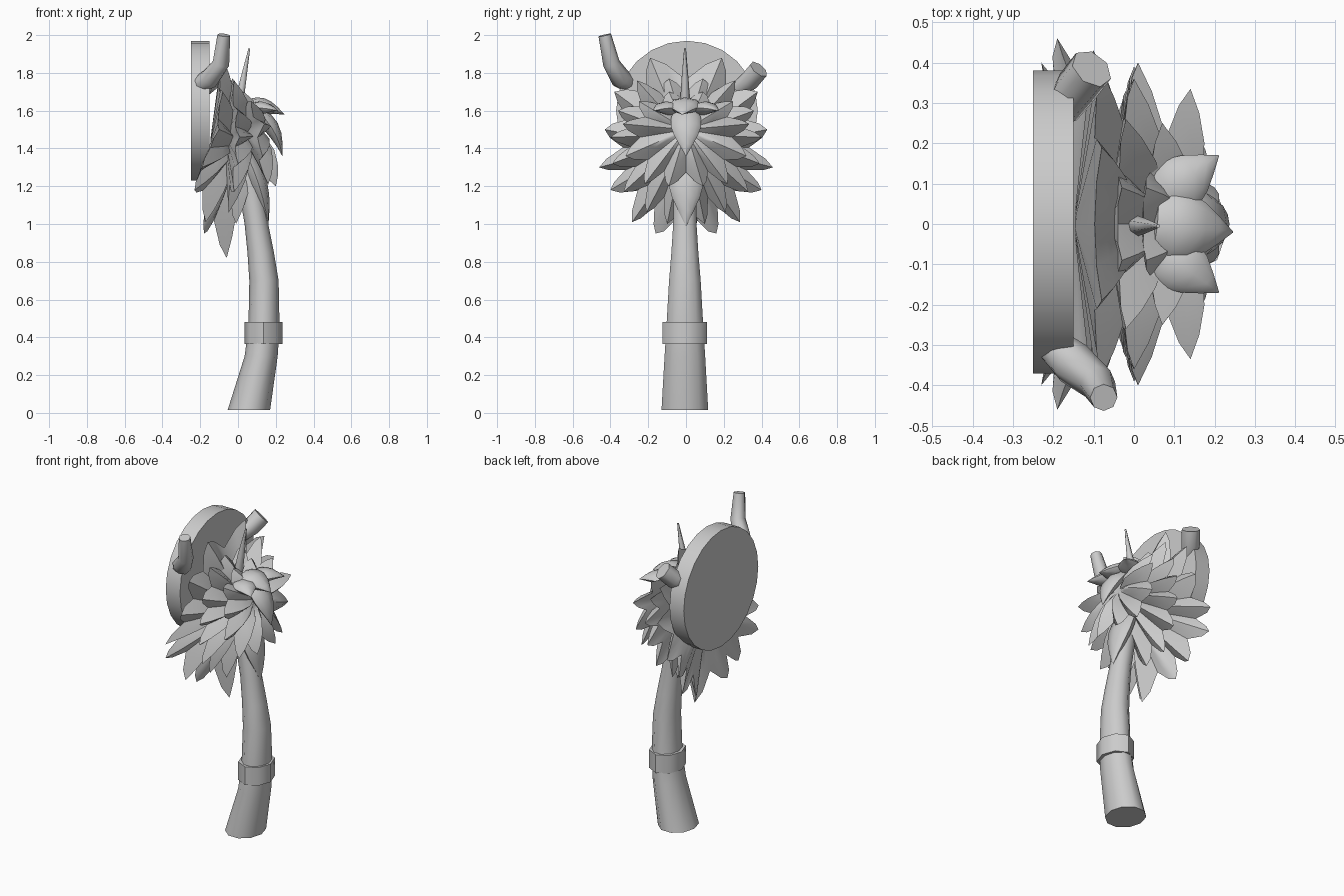
import bpy
import bmesh
import math
from mathutils import Vector

cube = bpy.data.objects.get("Cube")
if cube:
    bpy.data.objects.remove(cube, do_unlink=True)

grey = bpy.data.materials.new("plain grey")
grey.use_nodes = True
grey.diffuse_color = (0.6, 0.6, 0.6, 1)
grey.node_tree.nodes["Principled BSDF"].inputs["Base Color"].default_value = (0.6, 0.6, 0.6, 1)

FORWARD = Vector((1, 0, 0.35))
UP = Vector((0, 0, 1))


def finish(name, bm, angle=45):
    """Turn a bmesh into a smooth shaded, grey object."""
    bmesh.ops.recalc_face_normals(bm, faces=bm.faces[:])
    mesh = bpy.data.meshes.new(name)
    bm.to_mesh(mesh)
    bm.free()
    mesh.materials.append(grey)
    obj = bpy.data.objects.new(name, mesh)
    bpy.context.collection.objects.link(obj)
    bpy.ops.object.select_all(action="DESELECT")
    obj.select_set(True)
    bpy.context.view_layer.objects.active = obj
    bpy.ops.object.shade_smooth_by_angle(angle=math.radians(angle))
    return obj


def loft(bm, rings):
    """Skin a list of closed point rings and cap both ends."""
    loops = [[bm.verts.new(p) for p in ring] for ring in rings]
    count = len(loops[0])
    for low, high in zip(loops, loops[1:]):
        for i in range(count):
            j = (i + 1) % count
            bm.faces.new((low[i], low[j], high[j], high[i]))
    bm.faces.new(loops[0][::-1])
    bm.faces.new(loops[-1])


def ellipse(centre, u, v, sides):
    turns = [math.tau * i / sides for i in range(sides)]
    return [centre + u * math.cos(a) + v * math.sin(a) for a in turns]


def tube(name, points, radii, sides):
    """Round tapered limb along a list of points."""
    points = [Vector(p) for p in points]
    rings = []
    for i, p in enumerate(points):
        along = points[min(i + 1, len(points) - 1)] - points[max(i - 1, 0)]
        u = along.cross(Vector((1, 0, 0))).normalized()
        v = along.cross(u).normalized()
        rings.append(ellipse(p, u * radii[i], v * radii[i], sides))
    bm = bmesh.new()
    loft(bm, rings)
    return finish(name, bm, 60)


def tuft(bm, base, tip, width, bulge, facing):
    """Flattened, curved, pointed lock of hair."""
    base, tip = Vector(base), Vector(tip)
    along = (tip - base).normalized()
    face = (facing - along * facing.dot(along)).normalized()
    side = along.cross(face)
    bend = (base + tip) / 2 + face * bulge
    rings = []
    for t, size in ((0, 0.8), (0.2, 1), (0.4, 1), (0.6, 0.78), (0.8, 0.42), (1, 0.02)):
        p = base * (1 - t) ** 2 + bend * 2 * t * (1 - t) + tip * t * t
        rings.append(ellipse(p, side * width * size, face * width * size * 0.5, 8))
    loft(bm, rings)


def frill(name, front, depth, valley, bulge, half):
    """Collar of joined, ridged hair points, mirrored to both sides."""
    front = Vector(front)
    back = front - Vector((depth, 0, 0))
    tips = [Vector(p) for p in half]
    tips += [Vector((p.x, -p.y, p.z)) for p in reversed(tips) if p.y]
    edge, lift = [], []
    for i, tip in enumerate(tips):
        after = tips[(i + 1) % len(tips)]
        dip = back.lerp((tip + after) / 2, valley)
        edge += [tip, tip.lerp(dip, 0.5) + (tip - front) * 0.05, dip,
                 after.lerp(dip, 0.5) + (after - front) * 0.05]
        lift += [1, 0.65, 0, 0.65]
    rings = [[front.lerp(p, 0.1) for p in edge]]
    for t in (0.35, 0.6, 0.82):
        arch = bulge * 4 * t * (1 - t)
        rings.append([front.lerp(p, t) + Vector((arch * (0.4 + 0.6 * k), 0, 0))
                      for p, k in zip(edge, lift)])
    rings.append(edge)
    rings += [[back.lerp(p, t) for p in edge] for t in (0.7, 0.1)]
    bm = bmesh.new()
    loft(bm, rings)
    return finish(name, bm, 50)


# Wall disc behind the head
bm = bmesh.new()
rings = [ellipse(Vector((x, 0.005, 1.6)), Vector((0, 0.375, 0)), Vector((0, 0, 0.37)), 24)
         for x in (-0.25, -0.15)]
loft(bm, rings)
finish("wall_disc", bm)

# Hanging trunk: height, rear x, front x, half width
bm = bmesh.new()
profile = [(0.015, -0.055, 0.17, 0.13), (0.3, 0.035, 0.21, 0.113), (0.45, 0.055, 0.22, 0.103),
           (0.7, 0.06, 0.215, 0.088), (0.85, 0.05, 0.19, 0.075), (1.0, 0.035, 0.16, 0.065),
           (1.2, 0.0, 0.13, 0.062), (1.4, -0.05, 0.07, 0.06)]
rings = [ellipse(Vector(((a + b) / 2, -0.006, z)), Vector(((b - a) / 2, 0, 0)),
                 Vector((0, w, 0)), 10) for z, a, b, w in profile]
loft(bm, rings)
finish("trunk", bm, 50)

# Band round the trunk
bm = bmesh.new()
rings = [ellipse(Vector((0.135, -0.006, z)), Vector((0.1, 0, 0)), Vector((0, 0.118, 0)), 8)
         for z in (0.365, 0.48)]
loft(bm, rings)
finish("trunk_band", bm, 50)

# Hair collars: outer mane, middle mane, face
frill("outer_mane", (0.0, 0, 1.42), 0.15, 0.75, 0.03, [
    (-0.06, 0, 0.82), (-0.18, 0.16, 0.95), (-0.17, 0.285, 1.01), (-0.23, 0.4, 1.18),
    (-0.19, 0.46, 1.3), (-0.1, 0.43, 1.5), (-0.08, 0.38, 1.7), (-0.08, 0.19, 1.88)])
frill("middle_mane", (0.07, 0, 1.47), 0.14, 0.75, 0.04, [
    (-0.01, 0.1, 1.0), (-0.05, 0.21, 1.06), (-0.02, 0.33, 1.17), (0.0, 0.39, 1.32),
    (0.01, 0.4, 1.46), (0.0, 0.36, 1.6), (-0.02, 0.26, 1.76), (-0.03, 0.09, 1.77)])
frill("face_mane", (0.13, 0, 1.5), 0.12, 0.75, 0.04, [
    (0.2, 0.09, 1.2), (0.16, 0.22, 1.21), (0.13, 0.32, 1.36), (0.14, 0.335, 1.53),
    (0.07, 0.25, 1.65), (0.03, 0.09, 1.7)])

# Brow fan over the beak shaped muzzle, and the chin lock
bm = bmesh.new()
tuft(bm, (0.05, 0, 1.63), (0.245, -0.02, 1.58), 0.085, 0.03, UP)
for sign in (1, -1):
    tuft(bm, (0.06, 0.06 * sign, 1.6), (0.21, 0.17 * sign, 1.6), 0.07, 0.03, UP)
finish("brow", bm, 60)
bm = bmesh.new()
tuft(bm, (0.1, 0, 1.6), (0.235, 0, 1.36), 0.08, 0.05, FORWARD)
finish("muzzle", bm, 60)
bm = bmesh.new()
tuft(bm, (0.05, 0, 1.36), (0.16, 0, 0.99), 0.095, 0.03, FORWARD)
finish("chin_lock", bm, 60)

# Horns: whole right one, broken left one, thin centre spike
tube("right_horn", [(-0.2, -0.3, 1.74), (-0.15, -0.345, 1.77), (-0.09, -0.395, 1.85),
                    (-0.075, -0.43, 2.0)], [0.045, 0.055, 0.045, 0.034], 8)
tube("left_horn_stump", [(-0.18, 0.28, 1.72), (-0.145, 0.335, 1.76), (-0.105, 0.385, 1.82)],
     [0.045, 0.055, 0.055], 7)
tube("centre_spike", [(0.0, -0.005, 1.6), (0.025, -0.005, 1.75), (0.06, -0.005, 1.93)],
     [0.028, 0.02, 0.005], 6)
